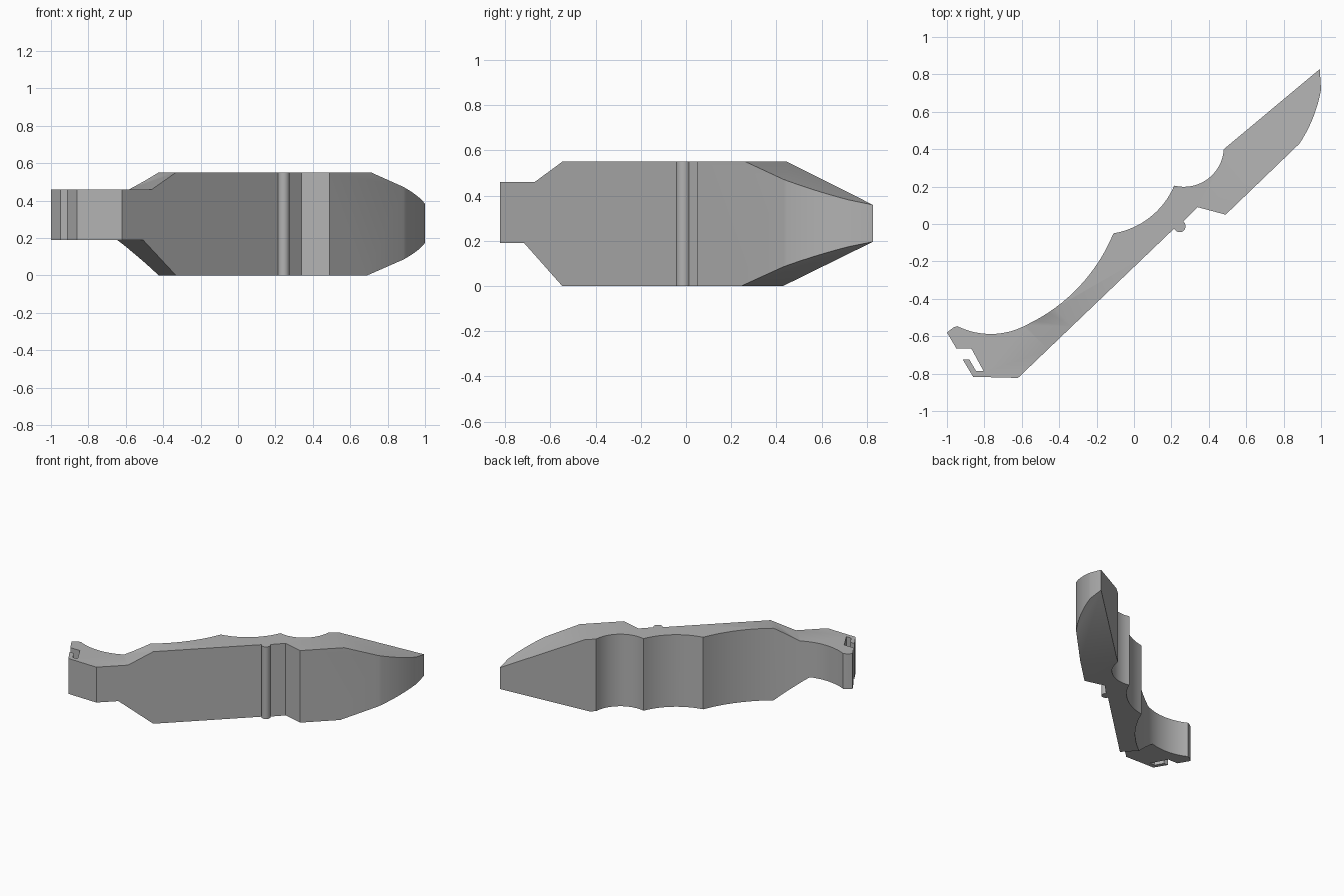
import bpy, bmesh, math
from mathutils import Vector, Matrix
from mathutils.geometry import intersect_line_line_2d

if "Cube" in bpy.data.objects:
    bpy.data.objects.remove(bpy.data.objects["Cube"], do_unlink=True)


def arc(a, m, b, n=16):
    """Points on the circle from a through m to b, ends included."""
    a, m, b = Vector(a), Vector(m), Vector(b)
    d = 2 * (a.x * (m.y - b.y) + m.x * (b.y - a.y) + b.x * (a.y - m.y))
    aa, mm, bb = a.dot(a), m.dot(m), b.dot(b)
    c = Vector(((aa * (m.y - b.y) + mm * (b.y - a.y) + bb * (a.y - m.y)) / d,
                (aa * (b.x - m.x) + mm * (a.x - b.x) + bb * (m.x - a.x)) / d))
    r = (a - c).length
    t0 = math.atan2(a.y - c.y, a.x - c.x)
    turn = lambda p: (math.atan2(p.y - c.y, p.x - c.x) - t0) % math.tau
    sweep = turn(b) if turn(m) < turn(b) else turn(b) - math.tau
    return [(c.x + r * math.cos(t0 + sweep * i / n),
             c.y + r * math.sin(t0 + sweep * i / n)) for i in range(n + 1)]


def prism(name, outline, depth, matrix=Matrix()):
    """Extrude a flat outline along its local z, then place it."""
    bm = bmesh.new()
    face = bm.faces.new([bm.verts.new((x, y, 0)) for x, y in outline])
    ext = bmesh.ops.extrude_face_region(bm, geom=[face])["geom"]
    bmesh.ops.translate(bm, vec=(0, 0, depth),
                        verts=[v for v in ext if isinstance(v, bmesh.types.BMVert)])
    bm.transform(matrix)
    bmesh.ops.recalc_face_normals(bm, faces=bm.faces)
    mesh = bpy.data.meshes.new(name)
    bm.to_mesh(mesh)
    bm.free()
    obj = bpy.data.objects.new(name, mesh)
    bpy.context.collection.objects.link(obj)
    return obj


grey = bpy.data.materials.new("plain grey")
grey.use_nodes = True
colour = (0.45, 0.45, 0.45, 1)
grey.diffuse_color = colour
grey.node_tree.nodes["Principled BSDF"].inputs["Base Color"].default_value = colour

# Plan outline: scalloped back, curved tip, notched front, clip hook
back = (arc((-0.945, -0.546), (-0.765, -0.588), (-0.57, -0.537))
        + arc((-0.57, -0.537), (-0.30, -0.342), (-0.11, -0.05))[1:]
        + arc((-0.11, -0.05), (0.087, 0.037), (0.215, 0.205))[1:]
        + arc((0.215, 0.205), (0.393, 0.24), (0.48, 0.40))[1:])
tip = [(0.993, 0.828)] + arc((1.0, 0.72), (0.957, 0.568), (0.885, 0.43))
front = [(0.49, 0.05), (0.34, 0.09)] + arc((0.264, 0.013), (0.266, -0.035), (0.215, -0.024))
hook = [(-0.62, -0.823), (-0.86, -0.817), (-0.915, -0.725), (-0.88, -0.725),
        (-0.845, -0.785), (-0.805, -0.785), (-0.87, -0.665), (-0.95, -0.665),
        (-1.0, -0.58), (-0.965, -0.553)]
body = prism("handle_body", back + tip + front + hook, 0.55)

# Side profile (distance along the body, height), extruded across the body
profile = [(-1.4, 0.19), (-0.862, 0.19), (-0.618, -0.0), (-0.6, -0.0), (0.669, 0),
           (1.286, 0.195), (1.4, 0.231), (1.4, 0.323), (1.286, 0.36),
           (0.697, 0.55), (-0.618, 0.55), (-0.795, 0.46), (-1.4, 0.46)]
along = Vector((0.724, 0.69, 0)).normalized()
across = along.cross(Vector((0, 0, 1)))
place = Matrix((along, (0, 0, 1), across)).transposed().to_4x4()
place.translation = -across
cutter = prism("profile_cutter", profile, 2, place)
cutter.hide_render = True

mod = body.modifiers.new("side profile", "BOOLEAN")
mod.operation, mod.solver, mod.object = "INTERSECT", "EXACT", cutter
bpy.context.view_layer.objects.active = body
body.select_set(True)
bpy.ops.object.modifier_apply(modifier=mod.name)
bpy.data.objects.remove(cutter, do_unlink=True)

body.data.materials.clear()
body.data.materials.append(grey)
bpy.ops.object.shade_smooth_by_angle(angle=math.radians(30))
